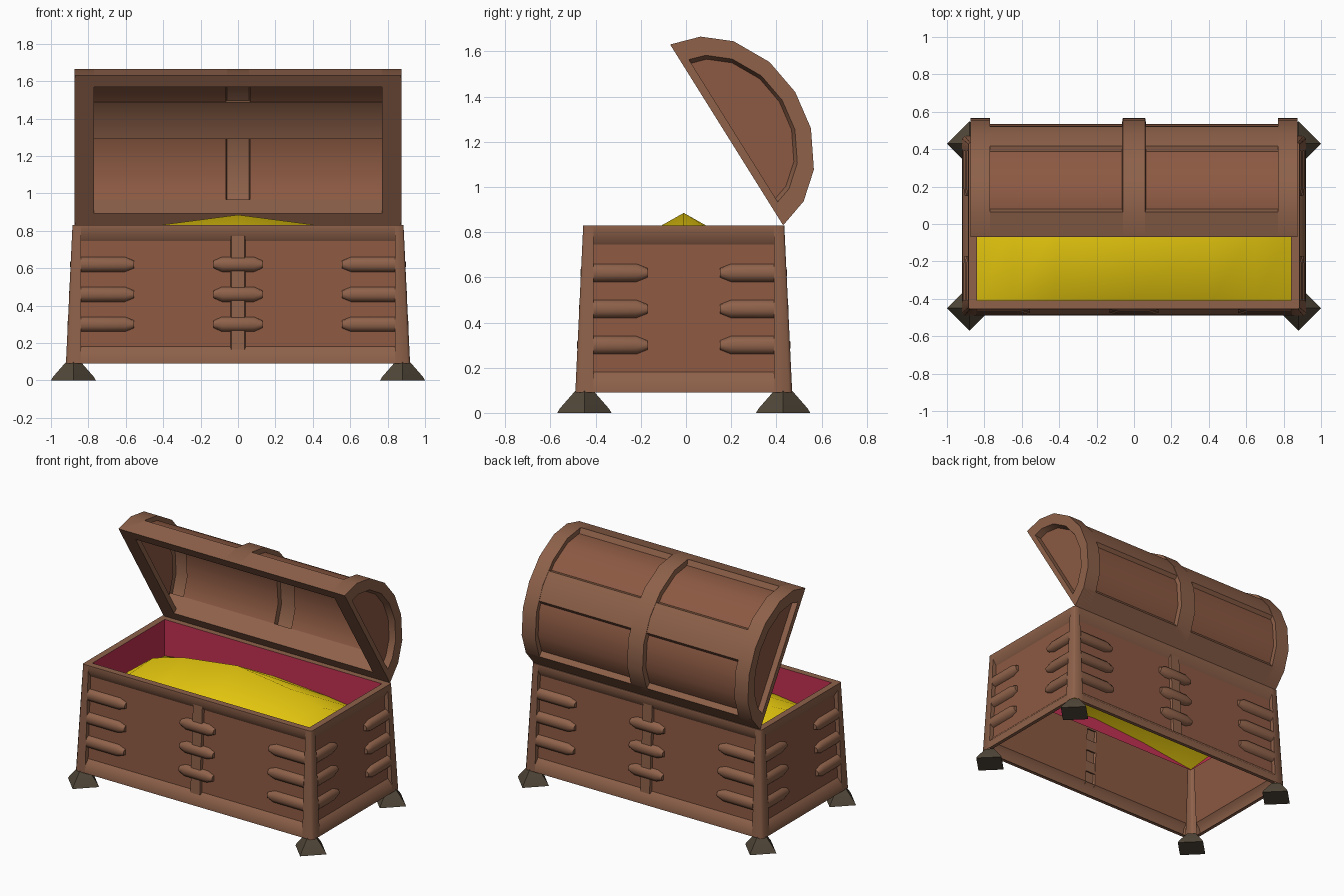
import bpy, bmesh, math

if "Cube" in bpy.data.objects:
    bpy.data.objects.remove(bpy.data.objects["Cube"])

HX, HY, CY = 0.84, 0.40, -0.01      # half size and y centre of the inner box


def material(name, rgb):
    m = bpy.data.materials.new(name)
    m.diffuse_color = (*rgb, 1)
    m.use_nodes = True
    m.node_tree.nodes["Principled BSDF"].inputs["Base Color"].default_value = m.diffuse_color
    return m


PANEL = material("panel_wood", (0.26, 0.10, 0.055))
FRAME = material("frame_wood", (0.27, 0.12, 0.068))
FOOT = material("dark_metal", (0.085, 0.065, 0.042))
LINING = material("crimson_cloth", (0.55, 0.03, 0.085))
GOLD = material("gold", (0.85, 0.62, 0.005))


def make(name, verts, faces, mat, angle=35):
    me = bpy.data.meshes.new(name)
    me.from_pydata([tuple(v) for v in verts], [], faces)
    bm = bmesh.new()
    bm.from_mesh(me)
    bmesh.ops.recalc_face_normals(bm, faces=bm.faces)
    bm.to_mesh(me)
    bm.free()
    me.materials.append(mat)
    ob = bpy.data.objects.new(name, me)
    bpy.context.collection.objects.link(ob)
    bpy.ops.object.select_all(action='DESELECT')
    ob.select_set(True)
    bpy.context.view_layer.objects.active = ob
    bpy.ops.object.shade_smooth_by_angle(angle=math.radians(angle))
    return ob


def loft(name, sections, mat, closed=True, angle=35):
    """Skin a row of equal point loops; closed loops get end caps."""
    n = len(sections[0])
    verts = [p for s in sections for p in s]
    faces = []
    for i in range(len(sections) - 1):
        for j in range(n if closed else n - 1):
            k = (j + 1) % n
            faces.append((i * n + j, i * n + k, (i + 1) * n + k, (i + 1) * n + j))
    if closed:
        faces += [tuple(range(n)), tuple(range(len(verts) - n, len(verts)))]
    return make(name, verts, faces, mat, angle)


def outer(z):
    """Outward offset of the tapered frame at height z."""
    return 0.08 - 0.035 * (z - 0.09) / 0.74


def inner(z):
    """Outward offset of the recessed panels at height z."""
    return outer(z) - 0.03


# ---- Box walls: t runs along the wall, d is the distance outwards ----
SIDES = {
    "front": (HX, lambda t, d, z: (t, CY - HY - d, z)),
    "back": (HX, lambda t, d, z: (t, CY + HY + d, z)),
    "right": (HY, lambda t, d, z: (HX + d, CY + t, z)),
    "left": (HY, lambda t, d, z: (-HX - d, CY + t, z)),
}
TOP_RAIL = [(0, 0.83), (0.045, 0.83), (outer(.79), 0.79), (inner(.745), 0.745)]
BOTTOM_RAIL = [(0.055, 0.09), (0.08, 0.09), (outer(.145), 0.145), (inner(.18), 0.18)]
STUD = [(0, -1), (0.6, -0.85), (1, -0.35), (1, 0.35), (0.6, 0.85), (0, 1)]


def stud(name, at, z, stations):
    base, depth = inner(z) + 0.002, 0.03
    loft(name, [[at(t, base + d * depth * (r + 1) / 2, z + h * 0.04 * r) for d, h in STUD]
                for t, r in stations], FRAME, angle=50)


for side, (half, at) in SIDES.items():
    # recessed panels, split by the middle post on the long walls
    spans = [(-half, -.04), (.04, half)] if half == HX else [(-half, half)]
    for a, b in spans:
        loft(side + "_panel", [[at(t, inner(z), z) for t in (a, b)] for z in (0.18, 0.745)],
             PANEL, closed=False)
    # cloth lining
    make(side + "_lining", [at(t, 0, z) for t, z in
                            ((-half, .57), (half, .57), (half, .83), (-half, .83))],
         [(0, 1, 2, 3)], LINING)
    # rails
    for label, prof in (("top_rail", TOP_RAIL), ("bottom_rail", BOTTOM_RAIL)):
        loft(f"{side}_{label}", [[at(t, d, z) for d, z in prof] for t in (-half, half)],
             FRAME, closed=False, angle=60)
    # studs beside the corner posts and across the middle post
    length = 0.285 if half == HX else 0.24
    for z in (0.30, 0.46, 0.62):
        for s in (-1, 1):
            stud(side + "_stud", at, z,
                 [(s * half, 1), (s * (half - length + 0.05), 1), (s * (half - length), 0.5)])
        if half == HX:
            stud(side + "_middle_stud", at, z, [(-.13, .5), (-.085, 1), (.085, 1), (.13, .5)])
    # middle post
    if half == HX:
        loft(side + "_middle_post",
             [[at(-.04, inner(z), z), at(-.036, outer(z) - .012, z),
               at(.036, outer(z) - .012, z), at(.04, inner(z), z)] for z in (0.165, 0.79)],
             FRAME, closed=False)

# ---- Tapered corner posts and flared feet ----
for sx in (-1, 1):
    for sy in (-1, 1):
        loft("corner_post",
             [[(sx * (HX + a), CY + sy * (HY + b), z) for a, b in
               ((0, i), (0, o), (.82 * o, o), (o, .82 * o), (o, 0), (i, 0))]
              for z, o, i in ((0.09, 0.08, 0.05), (0.83, 0.045, 0.015))],
             FRAME, closed=False, angle=50)
        # small cap on top of the post
        make("corner_cap", [(sx * (HX + a), CY + sy * (HY + b), 0.83) for a, b in
                            ((0, 0), (0, .045), (.037, .045), (.045, .037), (.045, 0))],
             [(0, 1, 2, 3, 4)], FRAME)
        loft("foot",
             [[(sx * 0.88 + r * math.cos(i * math.pi / 2), CY + sy * 0.44 + r * math.sin(i * math.pi / 2), z)
               for i in range(4)] for z, r in ((0, 0.12), (0.02, 0.108), (0.10, 0.038))], FOOT)

# ---- Heap of gold: ridge line with lower edges at the walls ----
heap = [(0, .885, .66), (.42, .83, .63), (.65, .765, .60), (.84, .62, .575)]
heap = [(-x, r, e) for x, r, e in reversed(heap[1:])] + heap
loft("gold_heap", [[(x, CY - HY, e), (x, CY, r), (x, CY + HY, e)] for x, r, e in heap],
     GOLD, closed=False, angle=60)

# ---- Open lid: a runs along the opening, n is the height of the arch ----
CHORD = 0.472
ARCH = [(-.472, 0), (-.43, .133), (-.335, .246), (-.173, .332), (0, .358),
        (.173, .332), (.335, .246), (.43, .133), (.472, 0)]


def lid(x, a, n):
    u = a + CHORD
    return (x, 0.43 - 0.53 * u + 0.848 * n, 0.83 + 0.848 * u + 0.53 * n)


def lid_bar(name, prof, x0, x1, angle=35):
    loft(name, [[lid(x, a, n) for a, n in prof] for x in (x0, x1)], FRAME, angle=angle)


def lid_rib(name, section):
    """Open strip swept over the arch."""
    loft(name, [[lid(x, a * k, n * k) for x, k in section] for a, n in ARCH],
         FRAME, closed=False, angle=50)


# arched panels and hollow middle rib
for s in (-1, 1):
    loft("lid_panel", [[lid(s * x, a * .92, n * .92) for a, n in ARCH] for x in (.065, .77)],
         PANEL, closed=False, angle=60)
lid_rib("lid_middle_rib", [(-.065, .92), (-.06, 1), (.06, 1), (.065, .92)])

# lid ends: hollow rib, recessed end panel and bar along the opening
for s in (-1, 1):
    lid_rib("lid_end_rib", [(s * x, k) for x, k in ((.77, .92), (.77, 1), (.875, 1), (.875, .81), (.835, .77))])
    make("lid_end_panel", [lid(s * .835, a * .77, n * .77) for a, n in ARCH],
         [tuple(range(len(ARCH)))], PANEL)
    lid_bar("lid_end_bar", [(-.46, 0), (-.46, .035), (.46, .035), (.46, 0)], s * .77, s * .875)
    # long rims at the hinge and at the front edge
    lid_bar("lid_long_rim", [(s * a, n) for a, n in
                             ((.472, 0), (.43, .133), (.39, .128), (.40, 0))], -.87, .87)

# long band along the crown
lid_bar("lid_crown_band", [(-.115, .30), (-.10, .341), (0, .355), (.10, .341), (.115, .30), (0, .322)],
        -.80, .80, 30)
